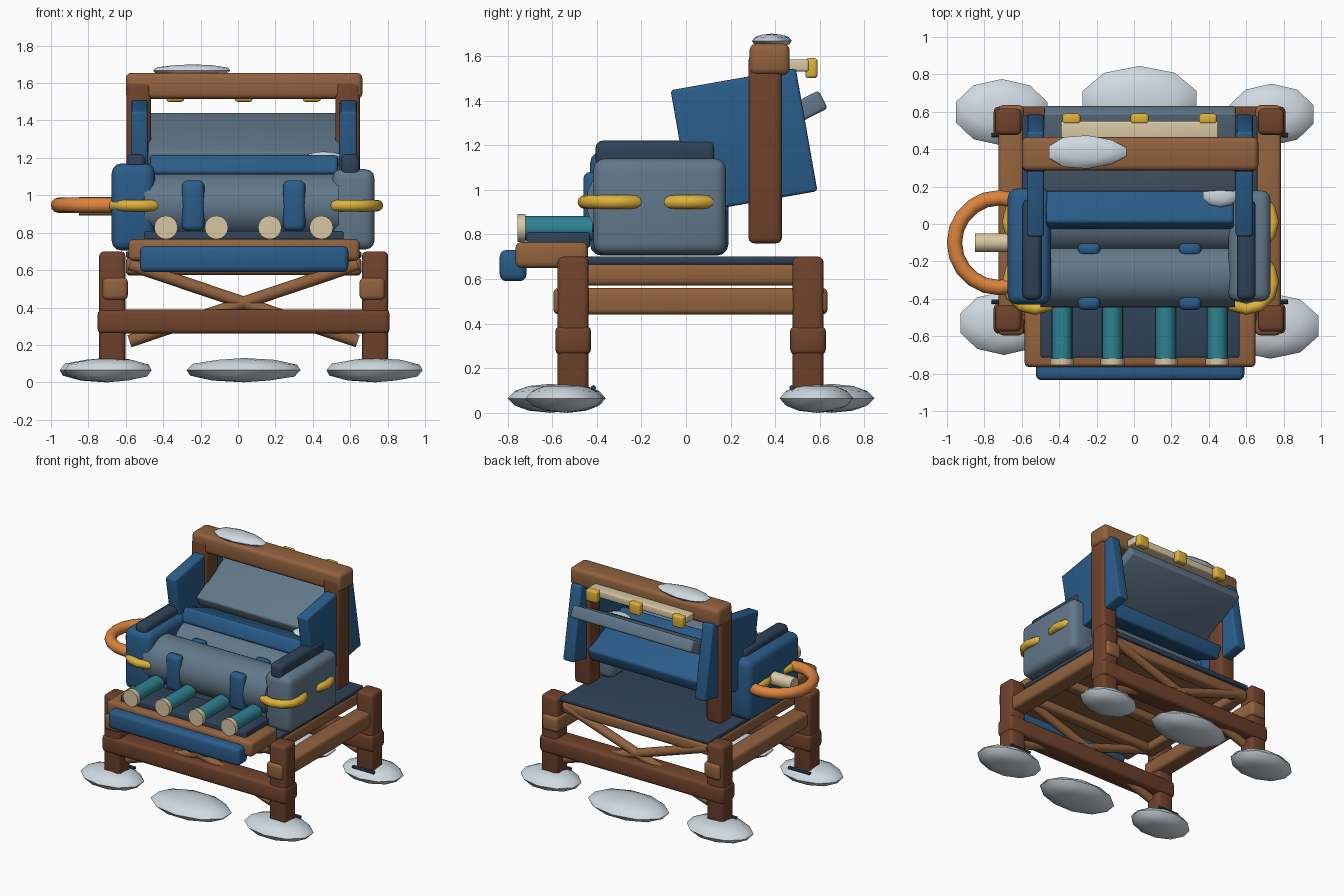
import bpy
import bmesh
from math import radians, pi
from mathutils import Matrix, Vector

cube = bpy.data.objects.get("Cube")
if cube:
    bpy.data.objects.remove(cube, do_unlink=True)


def material(name, r, g, b):
    lin = [((c / 255 + 0.055) / 1.055) ** 2.4 for c in (r, g, b)] + [1]
    m = bpy.data.materials.new(name)
    m.use_nodes = True
    m.diffuse_color = lin
    m.node_tree.nodes["Principled BSDF"].inputs["Base Color"].default_value = lin
    return m


DARK_WOOD = material("dark wood", 112, 66, 44)
WOOD = material("light wood", 146, 98, 62)
BLUE = material("blue fabric", 42, 92, 138)
SLATE = material("slate fabric", 98, 120, 138)
NAVY = material("navy", 47, 66, 88)
ORANGE = material("orange", 220, 132, 62)
YELLOW = material("yellow", 222, 178, 58)
CREAM = material("cream", 216, 200, 164)
TEAL = material("teal", 46, 130, 146)
STONE = material("pale stone", 208, 218, 226)


def finish(name, bm, mat):
    mesh = bpy.data.meshes.new(name)
    bmesh.ops.recalc_face_normals(bm, faces=bm.faces)
    bm.to_mesh(mesh)
    bm.free()
    mesh.materials.append(mat)
    ob = bpy.data.objects.new(name, mesh)
    bpy.context.collection.objects.link(ob)
    bpy.ops.object.select_all(action='DESELECT')
    ob.select_set(True)
    bpy.context.view_layer.objects.active = ob
    bpy.ops.object.shade_smooth_by_angle(angle=radians(40))
    return ob


def box(name, mat, x, y, z, bevel=0.025, tilt=0):
    """Rounded box from its x, y and z ranges, tilted about x."""
    size = [b - a for a, b in (x, y, z)]
    bm = bmesh.new()
    bmesh.ops.create_cube(bm, size=1)
    bmesh.ops.scale(bm, vec=size, verts=bm.verts)
    bmesh.ops.bevel(bm, geom=bm.edges[:], offset=min(bevel, min(size) * 0.4),
                    segments=3, profile=0.5, affect='EDGES')
    ob = finish(name, bm, mat)
    ob.location = [(a + b) / 2 for a, b in (x, y, z)]
    ob.rotation_euler.x = radians(tilt)


def rod(name, mat, start, end, radius, sides=20):
    """Cylinder between two points."""
    a, b = Vector(start), Vector(end)
    bm = bmesh.new()
    bmesh.ops.create_cone(bm, cap_ends=True, segments=sides, radius1=radius,
                          radius2=radius, depth=(b - a).length)
    ob = finish(name, bm, mat)
    ob.location = (a + b) / 2
    ob.rotation_euler = (b - a).to_track_quat('Z', 'Y').to_euler()


def ring(name, mat, centre, major, minor, count, sides=12):
    """Flat-lying torus made by spinning a circle."""
    bm = bmesh.new()
    turn = Matrix.Translation((major, 0, 0)) @ Matrix.Rotation(pi / 2, 4, 'X')
    bmesh.ops.create_circle(bm, segments=sides, radius=minor, matrix=turn)
    bmesh.ops.spin(bm, geom=bm.verts[:] + bm.edges[:], cent=(0, 0, 0), axis=(0, 0, 1),
                   angle=2 * pi, steps=count)
    bmesh.ops.remove_doubles(bm, verts=bm.verts, dist=0.0005)
    ob = finish(name, bm, mat)
    ob.location = centre


def stone(name, x, y, z, taper=0):
    """Low-poly flattened pebble filling the given ranges."""
    bm = bmesh.new()
    bmesh.ops.create_icosphere(bm, subdivisions=2, radius=0.5)
    for v in bm.verts:
        v.co.y *= 1 - taper * (v.co.x + 0.5)
    bmesh.ops.scale(bm, vec=[b - a for a, b in (x, y, z)], verts=bm.verts)
    ob = finish(name, bm, STONE)
    ob.location = [(a + b) / 2 for a, b in (x, y, z)]


# Ground stones
foot_z = (0.0, 0.13)
stone("front_right_stone", (-0.94, -0.45), (-0.70, -0.36), foot_z)
stone("front_left_stone", (0.46, 1.0), (-0.72, -0.37), foot_z)
stone("back_right_stone", (-0.965, -0.45), (0.42, 0.775), foot_z)
stone("back_left_stone", (0.50, 0.97), (0.42, 0.75), foot_z)
stone("front_middle_stone", (-0.29, 0.35), (-0.80, -0.42), foot_z)
stone("back_middle_stone", (-0.29, 0.35), (0.46, 0.845), foot_z)

# Legs, side rails and leg ties
for side, x in (("right", -0.672), ("left", 0.733)):
    for end, y, tie in (("front", -0.506, -0.415), ("back", 0.547, 0.475)):
        box(f"{end}_{side}_leg", DARK_WOOD, (x - 0.07, x + 0.07), (y - 0.07, y + 0.07), (0.08, 0.70))
        rod(f"{end}_{side}_tie", NAVY, (x - 0.09, tie, 0.112), (x + 0.09, tie, 0.112), 0.012, 8)
    rail = x - 0.015 if x > 0 else x + 0.015
    box(f"{side}_side_rail", WOOD, (rail - 0.068, rail + 0.068), (-0.595, 0.635), (0.44, 0.56))

# Cross beams and diagonal braces
for end, y in (("front", -0.506), ("back", 0.547)):
    box(f"{end}_beam", DARK_WOOD, (-0.75, 0.81), (y - 0.08, y + 0.08), (0.26, 0.39))
    for k in (-1, 1):
        rod(f"{end}_brace", WOOD, (0.03 - 0.61 * k, y, 0.22), (0.03 + 0.61 * k, y, 0.63), 0.034, 12)

# Deck on its slatted frame
box("deck", NAVY, (-0.60, 0.66), (-0.46, 0.58), (0.665, 0.70), 0.01)
box("deck_underside", WOOD, (-0.58, 0.64), (-0.45, 0.56), (0.63, 0.667), 0.005)
for x in (-0.55, 0.61):
    box("deck_side_rail", WOOD, (x - 0.05, x + 0.05), (-0.50, 0.54), (0.57, 0.67))
for y in (-0.48, -0.14, 0.2, 0.53):
    box("deck_slat", WOOD, (-0.60, 0.66), (y - 0.045, y + 0.045), (0.575, 0.665))

# Front tray, bumper and rolls
box("tray", WOOD, (-0.585, 0.65), (-0.765, -0.44), (0.65, 0.765))
box("tray_mat", NAVY, (-0.50, 0.565), (-0.715, -0.43), (0.74, 0.81), 0.012)
box("bumper", BLUE, (-0.525, 0.59), (-0.835, -0.715), (0.59, 0.73), 0.03)
for x in (-0.385, -0.115, 0.17, 0.445):
    rod("tray_roll", TEAL, (x, -0.73, 0.828), (x, -0.42, 0.828), 0.055)
    rod("roll_cap", CREAM, (x, -0.755, 0.828), (x, -0.72, 0.828), 0.063, 16)

# Two seat bolsters, each with straps on its front
for y in (-0.275, 0.015):
    rod("seat_bolster", SLATE, (-0.50, y, 0.945), (0.54, y, 0.945), 0.172, 32)
    for x in (-0.24, 0.30):
        box("bolster_strap", BLUE, (x - 0.06, x + 0.06), (y - 0.185, y - 0.11), (0.81, 1.08), 0.035)

# Arms, pads and rings
box("left_arm", SLATE, (0.505, 0.73), (-0.415, 0.18), (0.71, 1.14), 0.05)
box("right_arm", BLUE, (-0.675, -0.445), (-0.43, 0.19), (0.705, 1.17), 0.05)
box("left_arm_pad", NAVY, (0.55, 0.65), (-0.405, 0.13), (1.10, 1.22), 0.03)
box("right_arm_pad", NAVY, (-0.595, -0.495), (-0.405, 0.13), (1.10, 1.22), 0.03)
for x in (-0.53, 0.60):
    for y in (-0.31, 0.012):
        ring("arm_ring", YELLOW, (x, y, 0.945), 0.145, 0.031, 12)
ring("carry_handle", ORANGE, (-0.72, -0.10, 0.947), 0.24, 0.041, 20)
rod("handle_peg", CREAM, (-0.85, -0.10, 0.942), (-0.62, -0.10, 0.942), 0.05, 16)

# Backrest: cushion sloping down to the rear, raised panel and side wings
box("back_cushion", BLUE, (-0.47, 0.535), (-0.028, 0.438), (1.027, 1.138), 0.02, -22)
box("back_panel", SLATE, (-0.48, 0.545), (0.164, 0.641), (1.252, 1.342), 0.015, 27)
for side, x in (("right", -0.527), ("left", 0.59)):
    box(f"{side}_wing", BLUE, (x - 0.046, x + 0.046), (-0.025, 0.545), (0.94, 1.50), 0.015, 10)
    post = x - 0.004
    box(f"{side}_post", DARK_WOOD, (post - 0.066, post + 0.066), (0.28, 0.43), (0.76, 1.605))

# Top beam with the rear bar and clips
box("top_beam", WOOD, (-0.60, 0.665), (0.285, 0.465), (1.515, 1.655), 0.03)
box("rear_bar", CREAM, (-0.39, 0.45), (0.45, 0.55), (1.53, 1.585), 0.01)
for x in (-0.335, 0.03, 0.395):
    box("bar_clip", YELLOW, (x - 0.048, x + 0.048), (0.535, 0.59), (1.50, 1.59), 0.015)

# Loose pebbles
stone("beam_pebble", (-0.465, -0.03), (0.28, 0.49), (1.635, 1.70), 0.3)
stone("cushion_pebble", (0.365, 0.56), (0.09, 0.22), (1.18, 1.235))
